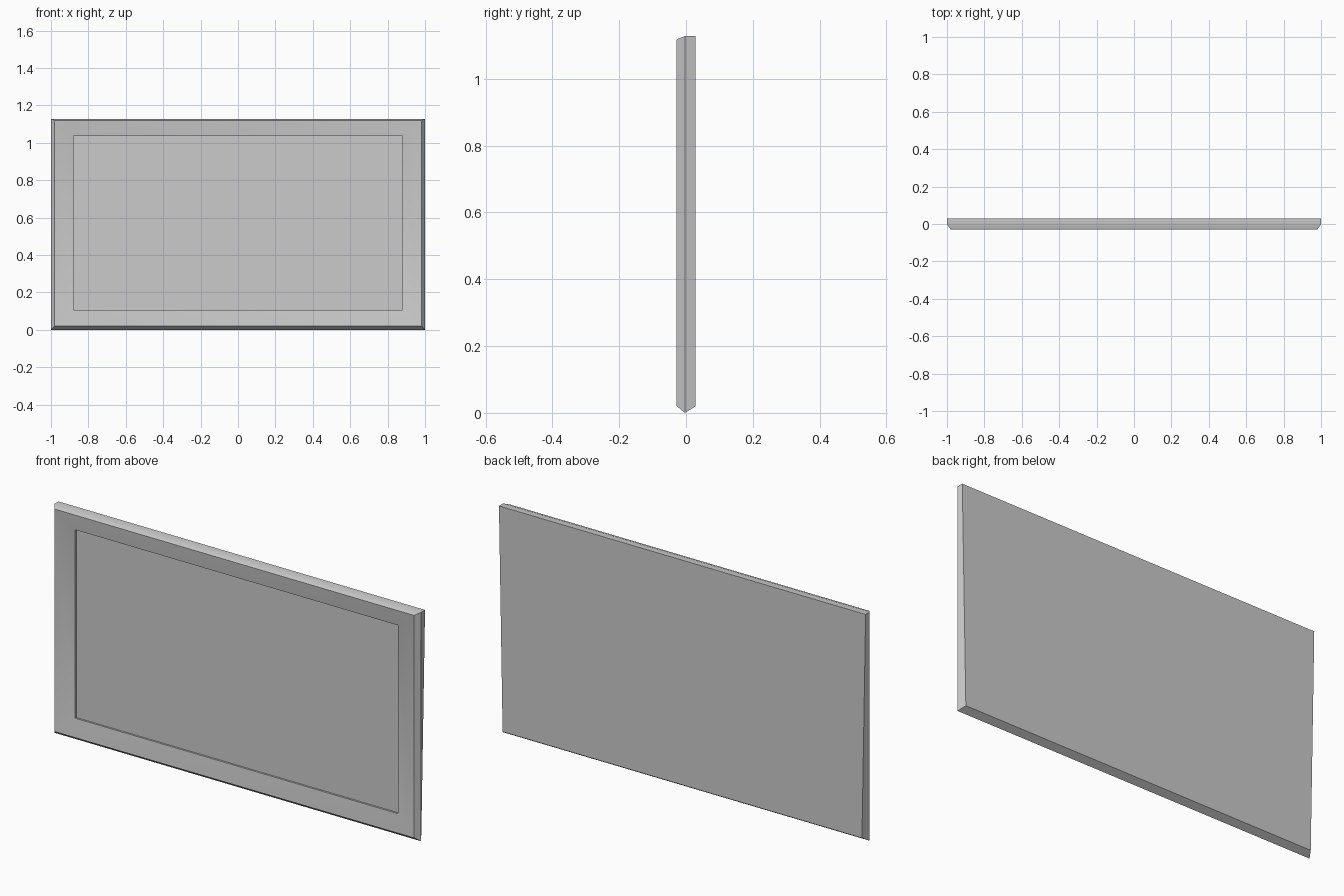
import bpy
import bmesh
import math

cube = bpy.data.objects.get("Cube")
if cube:
    bpy.data.objects.remove(cube, do_unlink=True)

# Single grey finish
grey = bpy.data.materials.new("light_grey")
grey.use_nodes = True
color = (0.6, 0.6, 0.6, 1.0)
grey.diffuse_color = color
grey.node_tree.nodes["Principled BSDF"].inputs["Base Color"].default_value = color


def ring(bm, y, bottom, top, half_bottom, half_top):
    """Four corners of a rectangular loop in the plane at depth y."""
    corners = ((-half_bottom, bottom), (half_bottom, bottom),
               (half_top, top), (-half_top, top))
    return [bm.verts.new((x, y, z)) for x, z in corners]


def bridge(bm, a, b):
    for i in range(4):
        j = (i + 1) % 4
        bm.faces.new((a[i], a[j], b[j], b[i]))


# Loops from the back panel, around the rim, into the recess:
# depth, bottom, top, half width at bottom, half width at top
LOOPS = (
    (0.029, 0.02, 1.128, 0.98, 1.0),      # back
    (-0.003, 0.0, 1.128, 1.0, 1.0),       # widest rim
    (-0.029, 0.021, 1.118, 0.98, 0.98),   # front lip
    (-0.012, 0.107, 1.036, 0.88, 0.88),   # inner end of sloped frame
    (-0.003, 0.107, 1.036, 0.88, 0.88),   # recess floor
)

bm = bmesh.new()
rings = [ring(bm, *loop) for loop in LOOPS]
for a, b in zip(rings, rings[1:]):
    bridge(bm, a, b)
bm.faces.new(rings[0])
bm.faces.new(rings[-1])
bmesh.ops.recalc_face_normals(bm, faces=bm.faces)

mesh = bpy.data.meshes.new("framed_panel")
bm.to_mesh(mesh)
bm.free()
mesh.materials.append(grey)
panel = bpy.data.objects.new("framed_panel", mesh)
bpy.context.collection.objects.link(panel)

# Soft shading over shallow angles, crisp lips and step
bpy.ops.object.select_all(action="DESELECT")
panel.select_set(True)
bpy.context.view_layer.objects.active = panel
bpy.ops.object.shade_smooth_by_angle(angle=math.radians(30))
